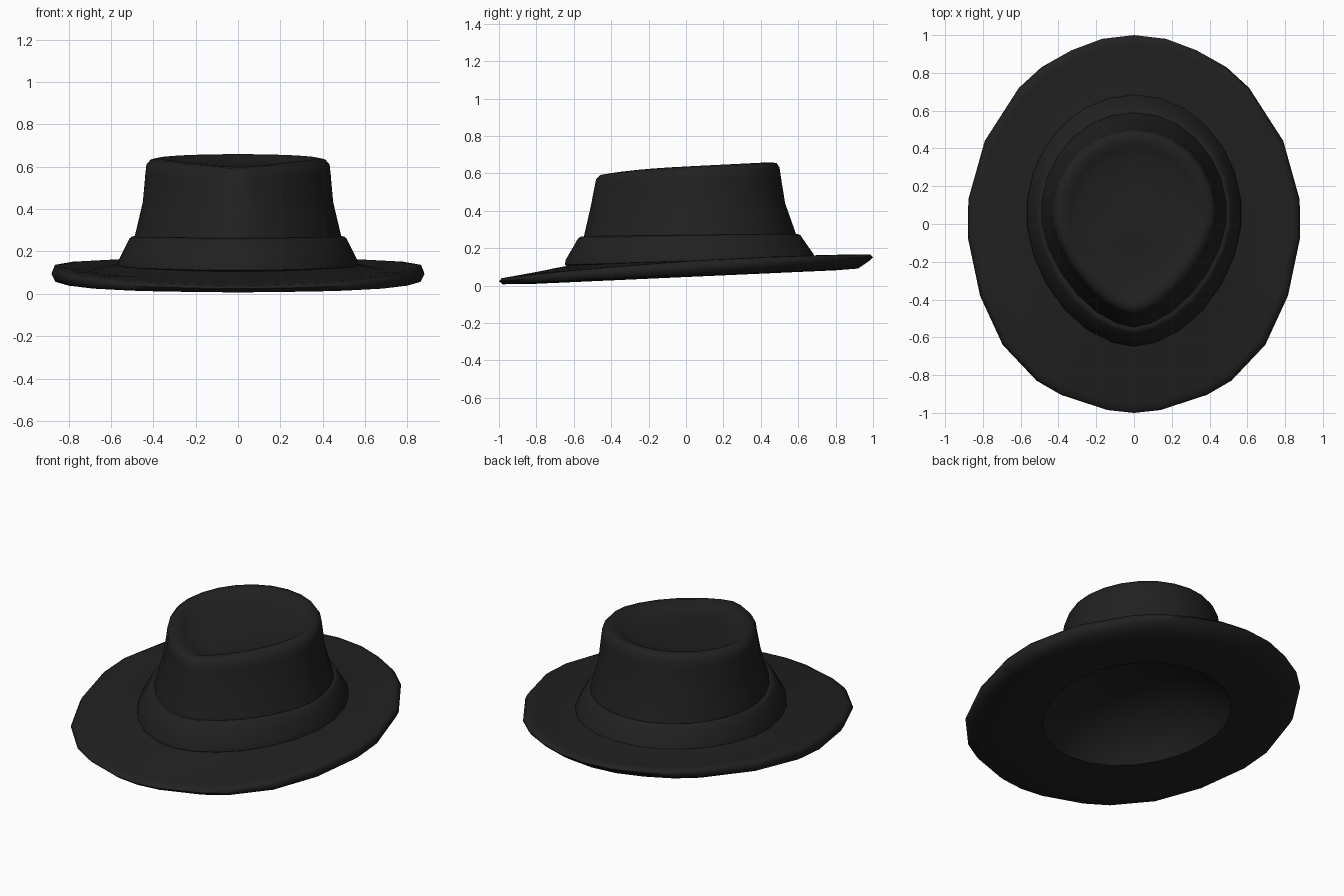
import bpy, math

if "Cube" in bpy.data.objects:
    bpy.data.objects.remove(bpy.data.objects["Cube"])

HALF = 13                      # steps from front to back on one side
felt = bpy.data.materials.new("black_felt")
felt.diffuse_color = (0.0150, 0.0150, 0.0150, 1)
felt.use_nodes = True
felt.node_tree.nodes["Principled BSDF"].inputs["Base Color"].default_value = felt.diffuse_color

# Brim outline, right half, front to back
BRIM = [(0, -1.0), (.14, -.985), (.385, -.905), (.515, -.83), (.695, -.64), (.815, -.38),
        (.88, -.07), (.877, .13), (.79, .44), (.61, .72), (.49, .83), (.33, .92),
        (.17, .98), (0, 1.0)]


def mirror(half):
    """Right half -> full counter-clockwise loop."""
    return half + [(-x, y, z) for x, y, z in half[-2:0:-1]]


def egg(ax, front, back, z0, slope, p=2.0, pinch=0.0, cy=0.05):
    """Egg-shaped tilted loop; p below 2 points the front, pinch lowers it."""
    pts = []
    for k in range(HALF + 1):
        t = math.pi * k / HALF
        s, c = max(math.sin(t), 0.0), math.cos(t)
        if k in (0, HALF):
            s = 0.0
        if c > 0:
            x, y = s ** (2 / p), cy - (cy - front) * c ** (2 / p)
        else:
            x, y = s, cy - (back - cy) * c
        z = z0 + slope * y - pinch * max(c, 0) ** 4
        pts.append((ax * 1.006 * x, y, z))
    return mirror(pts)


def brim_loop(scale, zfunc):
    return mirror([(x * scale, y * scale, zfunc(y * scale)) for x, y in BRIM])


def loft(name, loops, cap=False, angle=50):
    verts = [v for loop in loops for v in loop]
    n = len(loops[0])
    faces = [(i * n + k, i * n + (k + 1) % n, (i + 1) * n + (k + 1) % n, (i + 1) * n + k)
             for i in range(len(loops) - 1) for k in range(n)]
    if cap:
        last = loops[-1]
        verts.append(tuple(sum(v[a] for v in last) / n for a in range(3)))
        b = (len(loops) - 1) * n
        faces += [(b + k, b + (k + 1) % n, len(verts) - 1) for k in range(n)]
    me = bpy.data.meshes.new(name)
    me.from_pydata(verts, [], faces)
    me.materials.append(felt)
    ob = bpy.data.objects.new(name, me)
    bpy.context.collection.objects.link(ob)
    bpy.ops.object.select_all(action='DESELECT')
    ob.select_set(True)
    bpy.context.view_layer.objects.active = ob
    bpy.ops.object.shade_smooth_by_angle(angle=math.radians(angle))
    return ob


# Brim: tilted plate with an upturned, rounded edge
def under(y): return 0.046 + 0.045 * y
def mid(y): return 0.097 + 0.064 * y - 0.009 * y * y
def half_t(y): return 0.036 - 0.018 * y * y


loft("brim", [
    egg(.50, -.55, .58, .047, .045),
    brim_loop(.80, under),
    brim_loop(.92, lambda y: max(0.002, under(y) + .004)),
    brim_loop(.98, lambda y: max(0.0, mid(y) - half_t(y))),
    brim_loop(1.0, mid),
    brim_loop(.985, lambda y: mid(y) + half_t(y) - .004),
    brim_loop(.95, lambda y: mid(y) + half_t(y) - .002),
    brim_loop(.80, lambda y: .113 + .05 * y),
    egg(.60, -.68, .73, .128, .045, 1.95),
    egg(.50, -.56, .60, .14, .04, 1.9),
], angle=70)

# Crown: teardrop wall rising to a rim, with a sunken top
loft("crown", [
    egg(.52, -.58, .62, .12, .03, 1.8),
    egg(.49, -.548, .59, .262, .015, 1.68),
    egg(.450, -.51, .53, .43, .02, 1.6),
    egg(.438, -.487, .507, .56, .045, 1.55),
    egg(.433, -.48, .50, .604, .055, 1.55, .008),
    egg(.412, -.458, .485, .629, .055, 1.53, .012),
    egg(.378, -.420, .445, .637, .05, 1.5, .018),
    egg(.345, -.365, .41, .617, .06, 1.5, .022),
    egg(.290, -.28, .35, .600, .065, 1.65, .012),
    egg(.150, -.13, .20, .597, .065),
], cap=True, angle=60)

# Hat band: flared ribbon around the foot of the crown
loft("hat_band", [
    egg(.545, -.62, .655, .118, .035, 1.85),
    egg(.567, -.648, .687, .132, .032, 1.82),
    egg(.564, -.643, .680, .155, .025, 1.82),
    egg(.535, -.605, .640, .215, .02, 1.78),
    egg(.513, -.578, .612, .260, .015, 1.74),
    egg(.500, -.560, .598, .270, .012, 1.7),
    egg(.480, -.535, .58, .264, .012, 1.68),
], angle=60)

# Inside of the hat: a shallow dome facing down
dome = []
for f, h in ((1, 0), (.92, .06), (.80, .12), (.62, .18), (.40, .22), (.18, .24)):
    cy = .015
    dome.append(egg(.50 * f, cy - .565 * f, cy + .565 * f, .047 + h, .045, cy=.015 + .035 * f))
lining = loft("inner_lining", dome, cap=True, angle=80)
lining.data.flip_normals()
